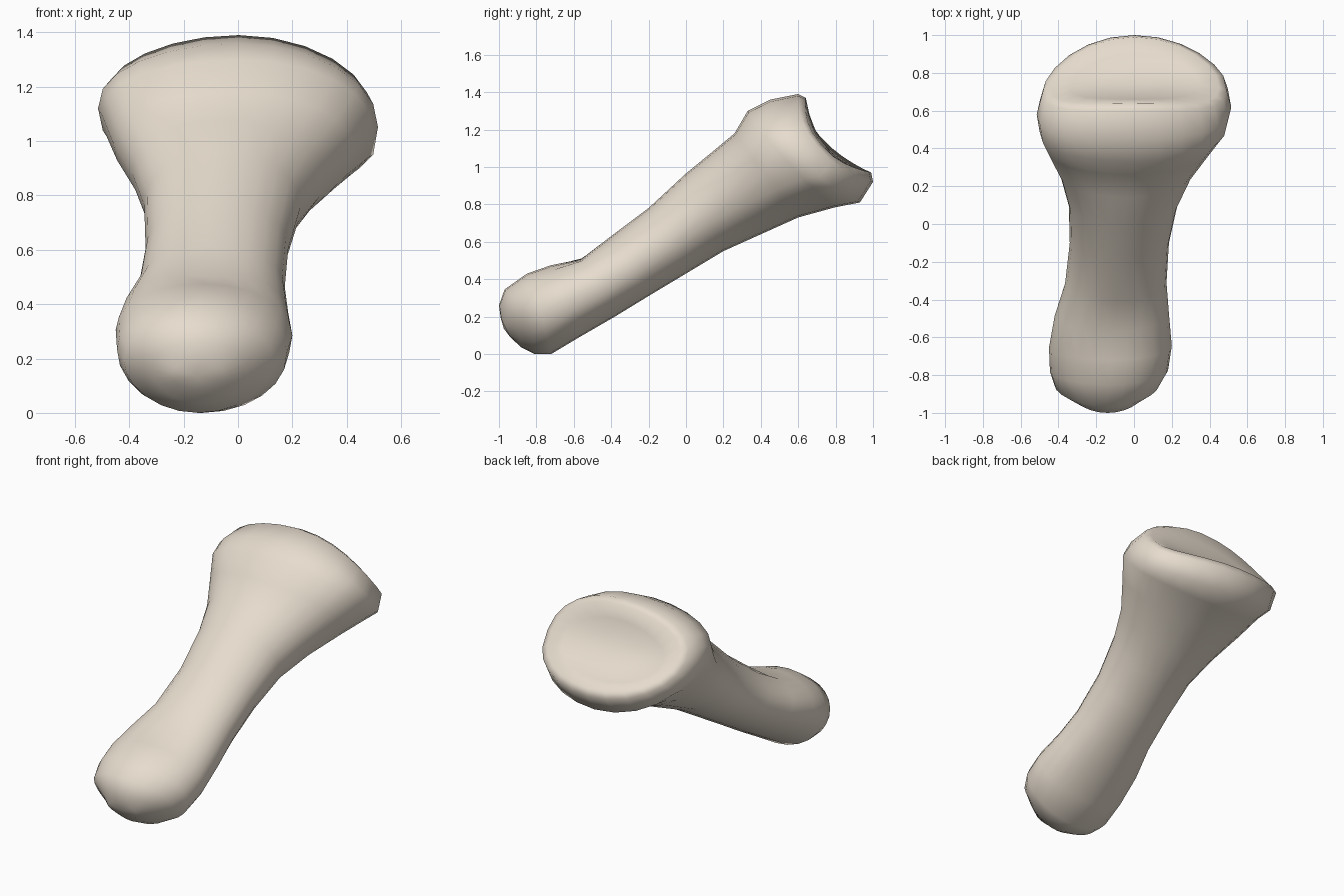
import bpy, bmesh, math
from mathutils import Vector

SEGS = 24
# Cross-sections: top y, top z, bottom y, bottom z, left x, right x, bow of sides, left lift
RINGS = [
    (-0.99, 0.19, -0.94, 0.09, -0.25, -0.05, 0, 0),
    (-1.00, 0.26, -0.88, 0.035, -0.32, 0.04, -0.03, 0),
    (-0.97, 0.345, -0.81, 0.00, -0.42, 0.13, -0.04, 0),
    (-0.85, 0.43, -0.72, 0.00, -0.445, 0.18, -0.01, 0.03),
    (-0.72, 0.475, -0.57, 0.09, -0.45, 0.20, 0, 0.06),
    (-0.57, 0.53, -0.38, 0.20, -0.42, 0.185, 0, 0.06),
    (-0.42, 0.615, -0.20, 0.31, -0.365, 0.172, 0, 0.03),
    (-0.20, 0.78, 0.00, 0.43, -0.34, 0.185, 0, 0),
    (0.00, 0.965, 0.20, 0.55, -0.345, 0.23, 0, 0.02),
    (0.14, 1.08, 0.40, 0.64, -0.39, 0.31, 0, 0.05),
    (0.26, 1.18, 0.60, 0.73, -0.46, 0.42, 0, 0.09),
    (0.33, 1.30, 0.80, 0.785, -0.50, 0.495, 0.02, 0.12),
    (0.45, 1.36, 0.93, 0.81, -0.515, 0.515, 0.06, 0.12),
    (0.60, 1.39, 1.00, 0.92, -0.485, 0.49, 0.08, 0.10),
    (0.64, 1.37, 0.99, 0.97, -0.44, 0.45, 0.08, 0.08),
    # hollow joint face
    (0.66, 1.28, 0.90, 0.99, -0.34, 0.35, 0.05, 0.06),
    (0.69, 1.20, 0.81, 1.05, -0.18, 0.18, 0.01, 0.03),
]
AXIS = Vector((0, 0.86, 0.51))


def ring_points(ty, tz, by, bz, xl, xr, bow, lift):
    top, bot = Vector((0, ty, tz)), Vector((0, by, bz))
    mid, half = (top + bot) / 2, (top - bot) / 2
    wide = xr > 0.4
    for i in range(SEGS):
        a = 2 * math.pi * i / SEGS
        c, s = math.cos(a), math.sin(a)
        # right side of the joint end sits lower on its underside only
        shift = 2 * lift * c * c * (1 if c < 0 else (-0.5 if s < 0 else 0.1))
        side = bow * (1.3 if c > 0 and wide else 1) * c * c
        if wide and s > 0:
            s = s ** 0.88
        x = (xl + xr) / 2 + c * (xr - xl) / 2
        p = mid + half * (s + shift * (1 - abs(s) * 0.5)) - AXIS * side
        yield Vector((x, p.y, p.z))


# Bone: loft the sections from knuckle end to hollow joint end
bm = bmesh.new()
loops = [[bm.verts.new(p) for p in ring_points(*r)] for r in RINGS]
for a, b in zip(loops, loops[1:]):
    for i in range(SEGS):
        j = (i + 1) % SEGS
        bm.faces.new((a[i], a[j], b[j], b[i]))

# Close both ends with fans
for loop, push in ((loops[0], -0.01), (loops[-1], -0.01)):
    centre = sum((v.co for v in loop), Vector()) / SEGS + AXIS * push
    hub = bm.verts.new(centre)
    for i in range(SEGS):
        bm.faces.new((loop[i], loop[(i + 1) % SEGS], hub))

# Shallow groove on top of the knuckle
for v in bm.verts:
    d = math.hypot((v.co.x + 0.1) / 0.17, (v.co.y + 0.58) / 0.14)
    if d < 1 and v.co.z > 0.4:
        v.co.z -= 0.03 * (1 - d * d)

bmesh.ops.recalc_face_normals(bm, faces=bm.faces[:])
mesh = bpy.data.meshes.new("finger_bone")
bm.to_mesh(mesh)
bm.free()
mesh.shade_smooth()
bone = bpy.data.objects.new("finger_bone", mesh)
bpy.context.collection.objects.link(bone)

# Ivory colour
ivory = bpy.data.materials.new("ivory")
ivory.diffuse_color = (0.80, 0.72, 0.62, 1)
mesh.materials.append(ivory)
